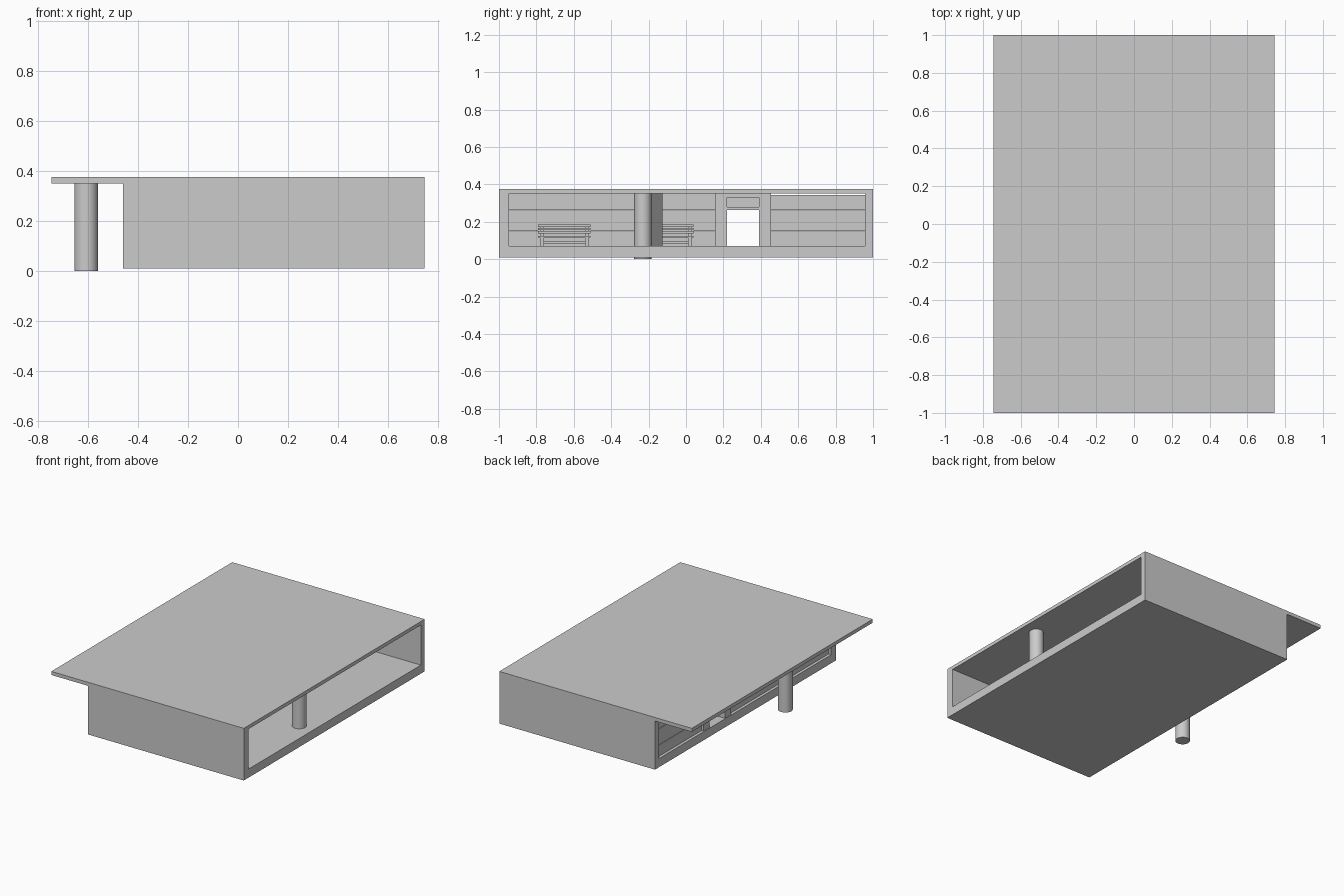
import bpy
import math

if "Cube" in bpy.data.objects:
    bpy.data.objects.remove(bpy.data.objects["Cube"])


def box(name, x, y, z, rot=0):
    """Box from (min, max) ranges, optionally turned about z."""
    bpy.ops.mesh.primitive_cube_add(
        size=1, location=[(a + b) / 2 for a, b in (x, y, z)], rotation=(0, 0, rot))
    ob = bpy.context.object
    ob.name = name
    ob.scale = [b - a for a, b in (x, y, z)]
    bpy.ops.object.transform_apply(location=False, rotation=False, scale=True)
    return ob


def column(name, x, y, z0, z1, r=0.047):
    bpy.ops.mesh.primitive_cylinder_add(
        vertices=32, radius=r, depth=z1 - z0, location=(x, y, (z0 + z1) / 2))
    ob = bpy.context.object
    ob.name = name
    bpy.ops.object.shade_smooth_by_angle()


FLOOR, CEIL = 0.07, 0.35
LEFT, RIGHT = -0.46, 0.745

# Shell: overhanging roof, floor slab and end walls
box("roof", (-RIGHT, RIGHT), (-1, 1), (CEIL, 0.375))
box("floor", (LEFT, RIGHT), (-1, 1), (0.01, FLOOR))
box("end_wall_front", (LEFT, RIGHT), (-1, -0.947), (FLOOR, CEIL))
box("end_wall_back", (LEFT, RIGHT), (0.957, 1), (FLOOR, CEIL))

# Columns under the overhang and at the open side
column("outer_column", -0.607, -0.232, 0, CEIL)
column("inner_column", 0.635, -0.23, FLOOR, CEIL)

# Plank wall on both sides of the doorway
px = (-0.44, -0.415)
for side, y0, y1, top in (("front", -0.947, 0.155, 0.35), ("back", 0.455, 0.957, 0.343)):
    for i, (z0, z1) in enumerate(((FLOOR, 0.148), (0.151, 0.261), (0.264, top))):
        box(f"wall_plank_{side}_{i}", px, (y0, y1), (z0, z1))

# Doorway with jambs, lintel and recessed transom panel
dx = (-0.455, -0.4)
box("door_jamb_front", dx, (0.155, 0.22), (FLOOR, CEIL))
box("door_jamb_back", dx, (0.39, 0.455), (FLOOR, CEIL))
box("door_lintel", dx, (0.22, 0.39), (0.262, 0.28))
box("door_head", dx, (0.22, 0.39), (0.33, CEIL))
box("transom_panel", (-0.435, -0.42), (0.22, 0.39), (0.28, 0.33))

# Angled screen panel behind the inner column
box("screen_panel", (-0.15, 0.05), (-0.202, -0.182), (FLOOR, CEIL), math.radians(-35))

# Slatted benches along the plank wall
for i, yc in enumerate((-0.65, -0.1)):
    y0, y1 = yc - 0.14, yc + 0.14
    for j in range(4):
        x = -0.375 + j * 0.03
        box(f"bench_{i}_seat_slat_{j}", (x, x + 0.024), (y0, y1), (0.115, 0.125))
    for j, z in enumerate((0.138, 0.155, 0.172)):
        box(f"bench_{i}_back_slat_{j}", (-0.39, -0.38), (y0, y1), (z, z + 0.012))
    for side, y in (("front", y0 + 0.01), ("back", y1 - 0.03)):
        box(f"bench_{i}_back_post_{side}", (-0.4, -0.39), (y, y + 0.02), (FLOOR, 0.184))
        box(f"bench_{i}_leg_{side}", (-0.28, -0.265), (y, y + 0.02), (FLOOR, 0.115))
        box(f"bench_{i}_seat_rail_{side}", (-0.39, -0.265), (y, y + 0.02), (0.105, 0.115))
        box(f"bench_{i}_foot_{side}", (-0.39, -0.265), (y, y + 0.02), (FLOOR, 0.08))
    box(f"bench_{i}_stretcher", (-0.33, -0.32), (y0 + 0.02, y1 - 0.02), (0.085, 0.097))
